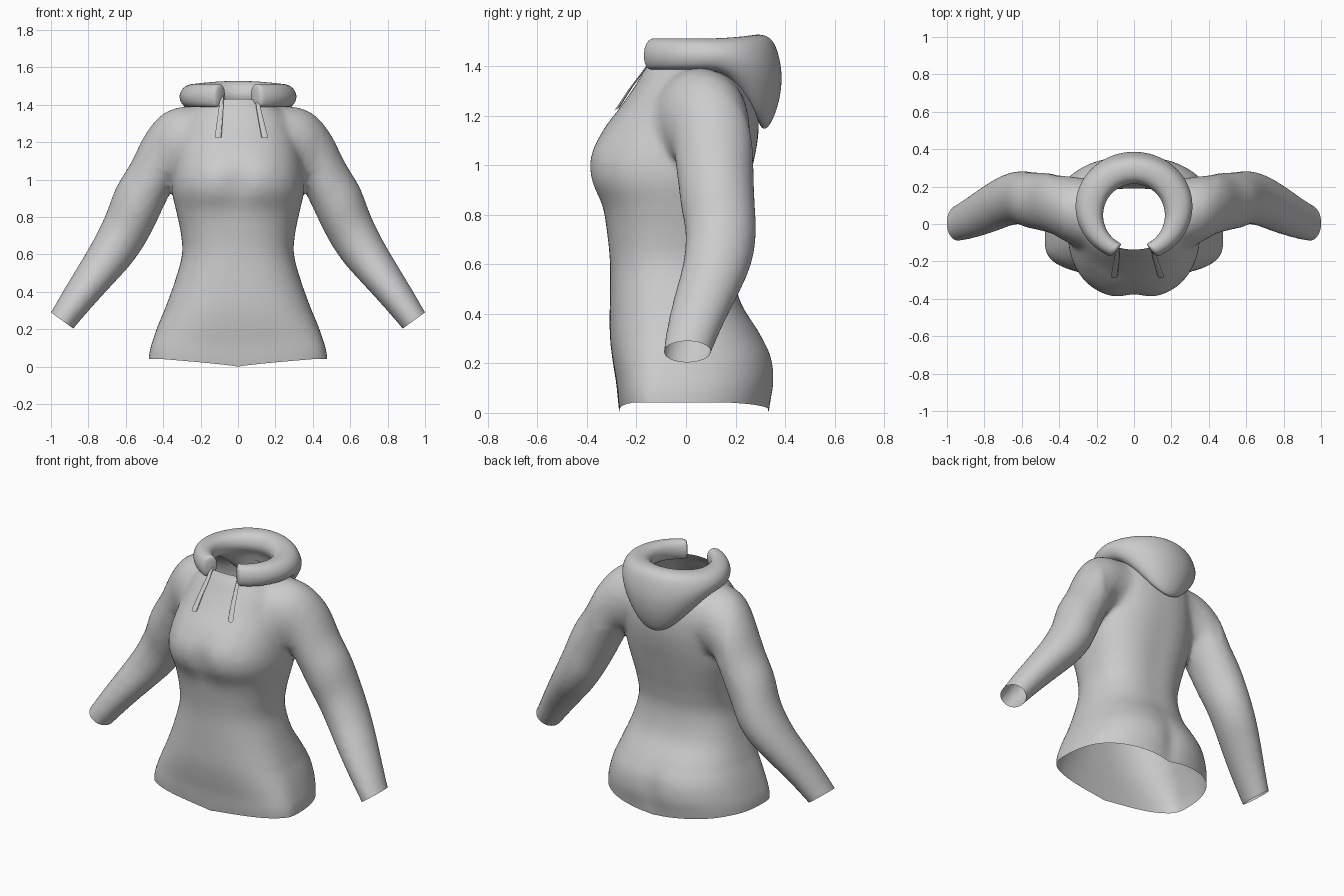
import bpy, bmesh, math
from mathutils import Vector

if "Cube" in bpy.data.objects:
    bpy.data.objects.remove(bpy.data.objects["Cube"])

cloth = bpy.data.materials.new("grey cloth")
cloth.diffuse_color = (0.6, 0.6, 0.6, 1)
cloth.use_nodes = True
cloth.node_tree.nodes["Principled BSDF"].inputs["Base Color"].default_value = cloth.diffuse_color


def make(name, rings):
    """Skin a list of closed rings into one mesh object with capped ends."""
    bm = bmesh.new()
    rows = [[bm.verts.new(p) for p in r] for r in rings]
    n = len(rows[0])
    for a, b in zip(rows, rows[1:]):
        for i in range(n):
            bm.faces.new((a[i], a[(i + 1) % n], b[(i + 1) % n], b[i]))
    bm.faces.new(rows[0][::-1])
    bm.faces.new(rows[-1])
    bmesh.ops.recalc_face_normals(bm, faces=bm.faces)
    me = bpy.data.meshes.new(name)
    bm.to_mesh(me)
    bm.free()
    ob = bpy.data.objects.new(name, me)
    bpy.context.collection.objects.link(ob)
    me.materials.append(cloth)
    me.shade_smooth()
    return ob


def smooth_rows(rows, k=4):
    """Catmull-Rom resampling of a station table."""
    out = []
    for i in range(len(rows) - 1):
        p = [rows[max(0, min(len(rows) - 1, i + j))] for j in (-1, 0, 1, 2)]
        for s in range(k):
            t = s / k
            out.append([0.5 * (2 * b + (c - a) * t + (2 * a - 5 * b + 4 * c - d) * t * t
                               + (3 * b - a - 3 * c + d) * t ** 3) for a, b, c, d in zip(*p)])
    return out + [list(rows[-1])]


def bump(v, mid, width):
    return math.exp(-((v - mid) / width) ** 2)


def spow(v, e):
    return math.copysign(abs(v) ** e, v)


# Torso: height, half width, front y, back y, y of the widest point
TORSO = [(-.06, .48, -.262, .33, -.09), (.04, .474, -.274, .347, -.09), (.12, .455, -.282, .36, -.08),
         (.22, .424, -.298, .35, -.06), (.32, .387, -.308, .302, -.05), (.45, .34, -.308, .222, -.05),
         (.6, .299, -.307, .195, -.05), (.72, .307, -.318, .21, -.04), (.83, .33, -.34, .235, -.03),
         (.94, .354, -.392, .26, -.02), (1.04, .352, -.394, .282, 0), (1.14, .337, -.34, .295, .03),
         (1.24, .315, -.262, .29, .06), (1.33, .285, -.20, .26, .07), (1.39, .22, -.165, .22, .05),
         (1.43, .18, -.135, .20, .04), (1.48, .165, -.125, .19, .04)]
rings = []
for z, w, yf, yb, cy in smooth_rows(TORSO):
    ring = []
    hip = bump(z, 0, .3)
    for i in range(64):
        a = 2 * math.pi * i / 64
        c, s = math.cos(a), math.sin(a)
        e = .84 - .14 * hip if s < 0 else .86 - .06 * hip
        x = w * spow(c, e)
        y = cy + spow(s, e) * ((cy - yf) if s < 0 else (yb - cy))
        if s < 0:   # hollow between the breasts
            y += .026 * bump(x, 0, .07) * bump(z, .98, .12)
        else:       # seat cleft and spine hollow
            y -= .02 * bump(x, 0, .06) * bump(z, .12, .16) + .008 * bump(x, 0, .09) * bump(z, .75, .3)
        ring.append((x, y, z))
    rings.append(ring)
body = make("hoodie_body", rings)

# Sleeves: upper edge x, z, lower edge x, z, front y, back y
SLEEVE = [(.14, 1.39, .16, 1.05, -.13, .23), (.30, 1.39, .26, 1.0, -.125, .25),
          (.41, 1.345, .32, .98, -.095, .26), (.497, 1.24, .36, .93, -.055, .27),
          (.573, 1.09, .40, .85, -.037, .273), (.653, .955, .45, .745, -.022, .278),
          (.713, .80, .505, .643, -.002, .283), (.783, .66, .575, .545, -.012, .263),
          (.863, .525, .665, .445, -.043, .213), (.938, .40, .773, .327, -.073, .153),
          (1.002, .29, .88, .203, -.092, .102), (1.03, .25, .915, .16, -.095, .09)]
sleeves = []
for side, label in ((1, "left"), (-1, "right")):
    rings = []
    for ux, uz, lx, lz, y0, y1 in smooth_rows(SLEEVE):
        u, l = Vector((ux, 0, uz)), Vector((lx, 0, lz))
        mid = (u + l) / 2 + Vector((0, (y0 + y1) / 2, 0))
        ring = []
        for i in range(32):
            a = 2 * math.pi * i / 32
            p = mid + (u - l) / 2 * math.cos(a) + Vector((0, (y1 - y0) / 2 * math.sin(a), 0))
            ring.append((p.x * side, p.y, p.z))
        rings.append(ring)
    sleeves.append(make(label + "_sleeve", rings))

# Merge sleeves and torso into one soft garment
for s in sleeves:
    m = body.modifiers.new("join", 'BOOLEAN')
    m.operation, m.solver, m.object = 'UNION', 'EXACT', s
m = body.modifiers.new("blend", 'REMESH')
m.mode, m.voxel_size, m.use_smooth_shade = 'VOXEL', .016, True
m = body.modifiers.new("soften", 'SMOOTH')
m.factor, m.iterations = .5, 8
mesh = bpy.data.meshes.new_from_object(body.evaluated_get(bpy.context.evaluated_depsgraph_get()))
body.modifiers.clear()
body.data = mesh
for s in sleeves:
    bpy.data.objects.remove(s)

# Open the hem, neck and cuffs
bm = bmesh.new()
bm.from_mesh(mesh)


def near_shoulder(p):
    return .2 < abs(p.x) < .45 and p.z > 1.02


# Extra softening where the sleeves meet the chest and back
for _ in range(30):
    bmesh.ops.smooth_vert(bm, verts=[v for v in bm.verts if near_shoulder(v.co)], factor=.5,
                          use_axis_x=False, use_axis_y=True, use_axis_z=False)


def cut(co, no, test):
    faces = [f for f in bm.faces if test(f.calc_center_median())]
    geom = set(faces)
    for f in faces:
        geom.update(f.verts)
        geom.update(f.edges)
    bmesh.ops.bisect_plane(bm, geom=list(geom), plane_co=co, plane_no=no, clear_outer=True)


cut((0, 0, 0), (0, 0, -1), lambda c: c.z < .1)
cut((0, -.13, 1.43), (0, .2, 1), lambda c: c.z > 1.3 and abs(c.x) < .25)
for s in (1, -1):
    cut((.941 * s, 0, .2475), (.585 * s, 0, -.811), lambda c: c.x * s > .75)
for v in bm.verts:      # hem rises toward the hips
    if v.co.z < .3 and abs(v.co.x) < .6:
        v.co.z += .042 * min(1, abs(v.co.x) / .42) ** .8 * (1 - v.co.z / .3)
bm.to_mesh(mesh)
bm.free()
mesh.materials.clear()
mesh.materials.append(cloth)
mesh.shade_smooth()

# Hood: rolled collar running round the neck, dropping to a point behind.
# Cross-sections: share of the way from inner to outer rim, and height
FRONT = [(.2, 1.40), (.05, 1.42), (-.02, 1.455), (.05, 1.49), (.2, 1.508), (.42, 1.514), (.65, 1.51),
         (.85, 1.497), (.97, 1.475), (1.03, 1.45), (1.01, 1.425), (.92, 1.40), (.75, 1.387), (.45, 1.387)]
BACK = [(.2, 1.385), (.05, 1.42), (-.02, 1.455), (.05, 1.495), (.2, 1.522), (.42, 1.53), (.65, 1.525),
        (.83, 1.50), (.95, 1.44), (1.02, 1.365), (.98, 1.28), (.85, 1.20), (.63, 1.13), (.42, 1.165)]
rings = []
N = 48
for k in range(N + 1):
    a = .38 + (2 * math.pi - .76) * k / N
    s, c = math.sin(a), -math.cos(a)
    inner = Vector((.165 * s, .047 + .167 * c, 0))
    outer = Vector((.31 * s, .094 + .292 * c, 0))
    drop = max(0, c) ** 2.1
    ring = []
    for (f0, z0), (f1, z1) in zip(FRONT, BACK):
        f = f0 + (f1 - f0) * drop
        ring.append(inner.lerp(outer, f) + Vector((0, 0, z0 + (z1 - z0) * drop)))
    rings.append(ring)
hood = make("hood", rings)
m = hood.modifiers.new("round", 'SUBSURF')
m.levels = m.render_levels = 2

# Drawstrings: flattened cords hanging from the collar, wider at the tips
for name, pts in (("right_drawstring", ((-.085, -.12, 1.46), (-.09, -.165, 1.39), (-.098, -.225, 1.31), (-.106, -.278, 1.228))),
                  ("left_drawstring", ((.10, -.12, 1.46), (.108, -.165, 1.39), (.125, -.225, 1.31), (.143, -.278, 1.228)))):
    rings = []
    for j, p in enumerate(pts):
        r = .009 + .003 * j
        rings.append([Vector(p) + Vector((r * math.cos(t), .6 * r * math.sin(t), .35 * r * math.sin(t)))
                      for t in (2 * math.pi * i / 10 for i in range(10))])
    cord = make(name, rings)
    bpy.context.view_layer.objects.active = cord
    cord.select_set(True)
    bpy.ops.object.shade_smooth_by_angle()
    cord.select_set(False)
